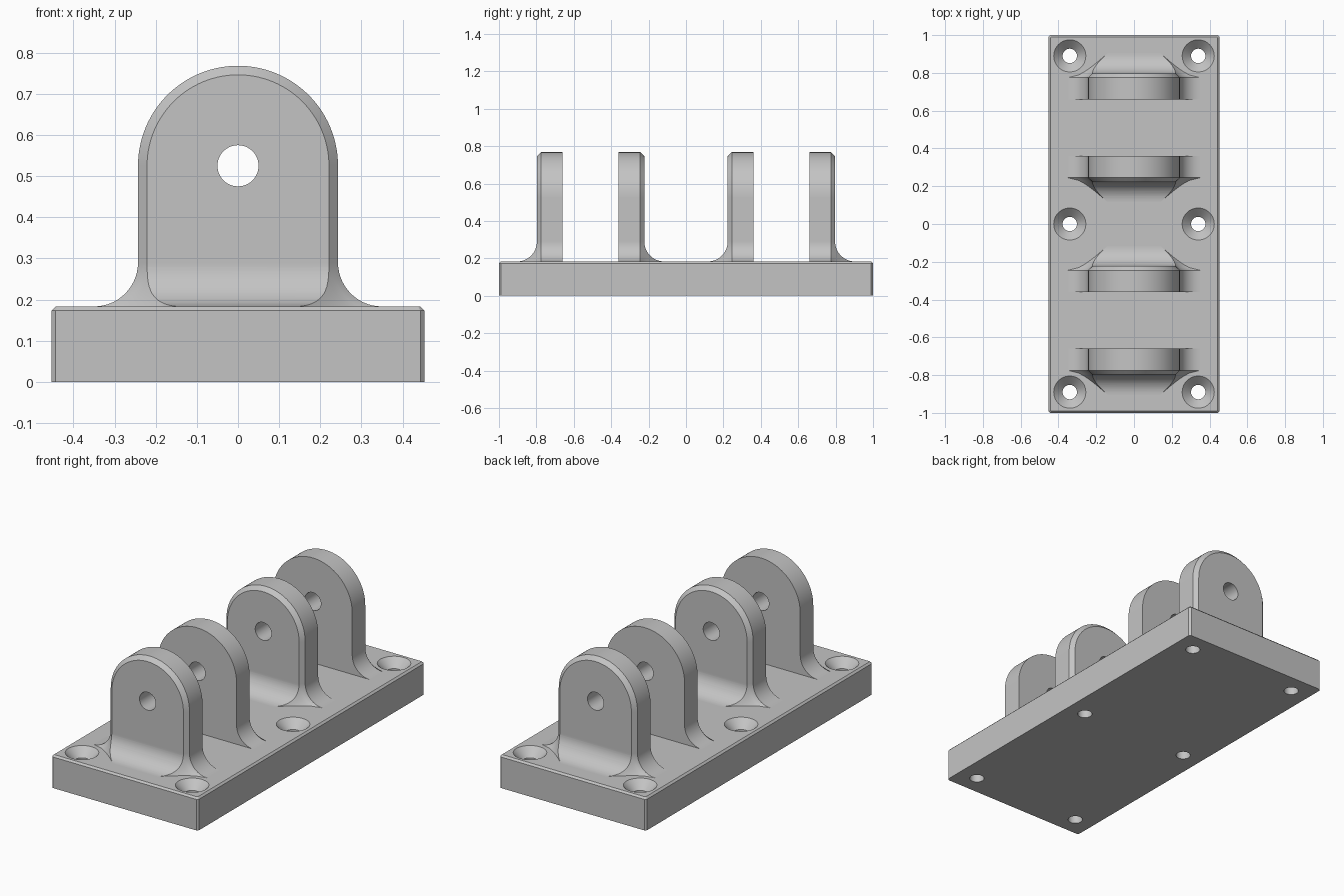
import bpy, bmesh
from math import sin, cos, pi, asin

if "Cube" in bpy.data.objects:
    bpy.data.objects.remove(bpy.data.objects["Cube"])

grey = bpy.data.materials.new("light_grey")
grey.use_nodes = True
colour = (0.55, 0.55, 0.55, 1)
grey.diffuse_color = colour
grey.node_tree.nodes["Principled BSDF"].inputs["Base Color"].default_value = colour

PLATE_TOP = 0.183
HALF_W, PIN_Z = 0.243, 0.525
FILLET = 0.107
THICK, CHAMFER = 0.137, 0.022


def loft(name, rings):
    """Solid skinned through rings of matching points, capped at both ends."""
    bm = bmesh.new()
    loops = [[bm.verts.new(p) for p in ring] for ring in rings]
    n = len(loops[0])
    for a, b in zip(loops, loops[1:]):
        for i in range(n):
            j = (i + 1) % n
            bm.faces.new((a[i], a[j], b[j], b[i]))
    bm.faces.new(loops[0][::-1])
    bm.faces.new(loops[-1])
    bmesh.ops.recalc_face_normals(bm, faces=bm.faces)
    mesh = bpy.data.meshes.new(name)
    bm.to_mesh(mesh)
    bm.free()
    mesh.materials.append(grey)
    obj = bpy.data.objects.new(name, mesh)
    bpy.context.collection.objects.link(obj)
    return obj


def turned(name, profile, centre, axis, steps=48):
    """Round solid from (radius, height) pairs along z or y."""
    rings = []
    for r, h in profile:
        ring = []
        for i in range(steps):
            a = 2 * pi * i / steps
            off = (r * cos(a), r * sin(a), h) if axis == "z" else (r * cos(a), h, r * sin(a))
            ring.append([c + o for c, o in zip(centre, off)])
        rings.append(ring)
    return loft(name, rings)


def select(obj):
    bpy.ops.object.select_all(action="DESELECT")
    obj.select_set(True)
    bpy.context.view_layer.objects.active = obj


def boolean(obj, tool, operation):
    tool.hide_render = True
    select(obj)
    mod = obj.modifiers.new("cut", "BOOLEAN")
    mod.operation, mod.object, mod.solver = operation, tool, "EXACT"
    bpy.ops.object.modifier_apply(modifier=mod.name)
    bpy.data.objects.remove(tool)


def finish(obj):
    select(obj)
    bpy.ops.object.shade_smooth_by_angle(angle=pi / 9)
    mod = obj.modifiers.new("clean_normals", "WEIGHTED_NORMAL")
    mod.keep_sharp = True


# Base plate with chamfered top and corners
def plate_ring(x, y, c, z):
    return [(x, y - c, z), (x - c, y, z), (c - x, y, z), (-x, y - c, z),
            (-x, c - y, z), (c - x, -y, z), (x - c, -y, z), (x, c - y, z)]


EDGE = 0.01
plate = loft("base_plate", [plate_ring(0.453, 1, EDGE, 0),
                            plate_ring(0.453, 1, EDGE, PLATE_TOP - EDGE),
                            plate_ring(0.453 - EDGE, 1 - EDGE, EDGE / 2, PLATE_TOP)])

# Countersunk screw holes
for x in (-0.34, 0.34):
    for y in (-0.89, 0, 0.89):
        hole = turned("screw_hole", [(0.038, -0.1), (0.038, PLATE_TOP - 0.047),
                                     (0.085, PLATE_TOP), (0.085, 0.3)], (x, y, 0), "z")
        boolean(plate, hole, "DIFFERENCE")
finish(plate)


# Lug outline, inset by d, with flared feet
def lug_ring(y, d, steps=14):
    flare, arch = FILLET + d, HALF_W - d
    cx, cz = HALF_W + FILLET, PLATE_TOP + FILLET
    end = asin(FILLET / flare)
    side = [(cx - flare * cos(end), 0.15)]
    for i in range(steps + 1):
        a = end * (1 - i / steps)
        side.append((cx - flare * cos(a), cz - flare * sin(a)))
    for i in range(2 * steps):
        a = pi / 2 * i / (2 * steps)
        side.append((arch * cos(a), PIN_Z + arch * sin(a)))
    points = side + [(0, PIN_Z + arch)] + [(-x, z) for x, z in reversed(side)]
    return [(x, y, z) for x, z in points]


start = THICK - CHAMFER
lug = loft("lug", [lug_ring(0, 0)] + [lug_ring(start + 0.14 * i / 10, 0.14 * i / 10)
                                      for i in range(11)])

# Face fillet, running from the lug face down to the plate
foot = [(THICK + FILLET * (1 - cos(a)), PLATE_TOP + FILLET * (1 - sin(a)))
        for a in (pi / 2 * i / 16 for i in range(17))]
section = [(-0.05, 0.16), (-0.05, 0.9), (THICK, 0.9)] + foot + [(THICK + FILLET, 0.16)]
blank = loft("face_fillet", [[(x, y, z) for y, z in section] for x in (-0.6, 0.6)])
boolean(lug, blank, "INTERSECT")

# Pin bore
boolean(lug, turned("pin_bore", [(0.05, -0.1), (0.05, 0.4)], (0, 0, PIN_Z), "y"), "DIFFERENCE")
finish(lug)

# Four lugs in two facing pairs
names = ("front_outer_lug", "front_inner_lug", "back_inner_lug", "back_outer_lug")
for name, y, turn in zip(names, (-0.66, -0.36, 0.36, 0.66), (pi, 0, pi, 0)):
    copy = lug.copy()
    copy.name = name
    copy.location.y = y
    copy.rotation_euler.z = turn
    bpy.context.collection.objects.link(copy)
bpy.data.objects.remove(lug)
